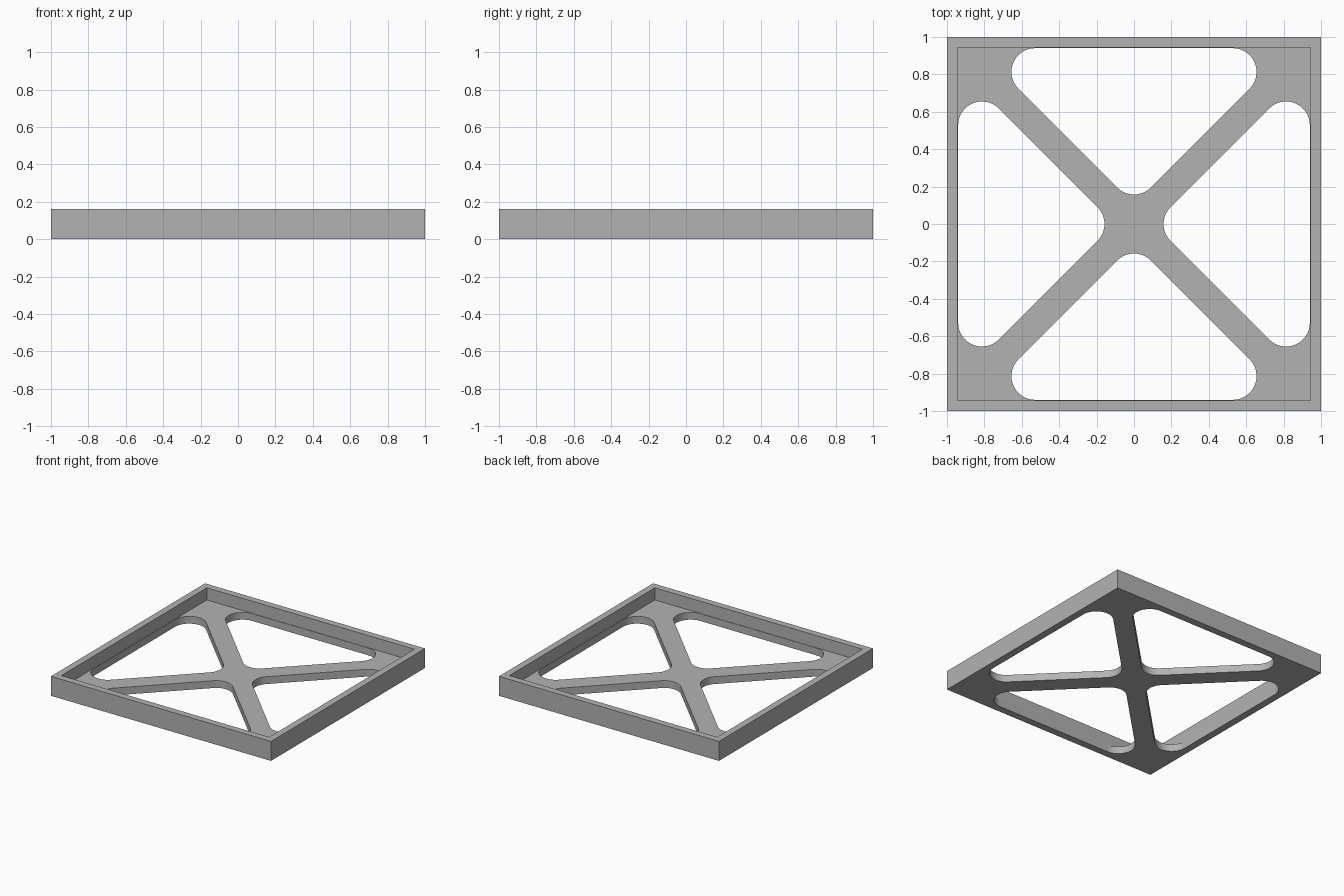
import bpy
import bmesh
from math import cos, sin, radians
from mathutils import Matrix

cube = bpy.data.objects.get("Cube")
if cube:
    bpy.data.objects.remove(cube, do_unlink=True)

HEIGHT = 0.16       # full height of the rim
FLOOR = 0.06        # thickness of the braced floor
RIM_INNER = 0.944   # half width inside the rim
RADIUS = 0.127      # rounding of the opening corners
SIDE, FAR = 0.528, 0.813   # centres of the outer rounded corners
STEPS = 24

grey = bpy.data.materials.new("plain grey")
grey.use_nodes = True
colour = (0.45, 0.45, 0.45, 1)
grey.diffuse_color = colour
grey.node_tree.nodes["Principled BSDF"].inputs["Base Color"].default_value = colour


def prism(name, outline, bottom, top):
    """Solid made by raising a flat outline from bottom to top."""
    bm = bmesh.new()
    face = bm.faces.new([bm.verts.new((x, y, bottom)) for x, y in outline])
    raised = bmesh.ops.extrude_face_region(bm, geom=[face])["geom"]
    verts = [v for v in raised if isinstance(v, bmesh.types.BMVert)]
    bmesh.ops.translate(bm, verts=verts, vec=(0, 0, top - bottom))
    bmesh.ops.recalc_face_normals(bm, faces=bm.faces)
    mesh = bpy.data.meshes.new(name)
    bm.to_mesh(mesh)
    bm.free()
    mesh.materials.append(grey)
    obj = bpy.data.objects.new(name, mesh)
    bpy.context.collection.objects.link(obj)
    return obj


def square(half):
    return [(-half, -half), (half, -half), (half, half), (-half, half)]


def arc(cx, cy, start, end):
    angles = [radians(start + (end - start) * i / STEPS) for i in range(STEPS + 1)]
    return [(cx + RADIUS * cos(a), cy + RADIUS * sin(a)) for a in angles]


def cut(target, cutter):
    cutter.hide_render = True
    mod = target.modifiers.new("cut", 'BOOLEAN')
    mod.operation = 'DIFFERENCE'
    mod.solver = 'EXACT'
    mod.object = cutter
    bpy.context.view_layer.objects.active = target
    bpy.ops.object.modifier_apply(modifier=mod.name)
    bpy.data.objects.remove(cutter, do_unlink=True)


# Square tray with a raised rim
frame = prism("braced_frame", square(1), 0, HEIGHT)
cut(frame, prism("tray_cutter", square(RIM_INNER), FLOOR, HEIGHT + 0.1))

# Four rounded triangular openings leave the diagonal braces
triangle = (arc(0, FAR - SIDE, 225, 315)
            + arc(SIDE, FAR, -45, 90)
            + arc(-SIDE, FAR, 90, 225))
for quarter in range(4):
    opening = prism("opening_cutter", triangle, -0.1, FLOOR + 0.05)
    opening.data.transform(Matrix.Rotation(radians(90 * quarter), 4, 'Z'))
    cut(frame, opening)

# Smooth rounded corners with crisp edges
bpy.ops.object.select_all(action='DESELECT')
frame.select_set(True)
bpy.context.view_layer.objects.active = frame
bpy.ops.object.shade_smooth_by_angle(angle=radians(30))
